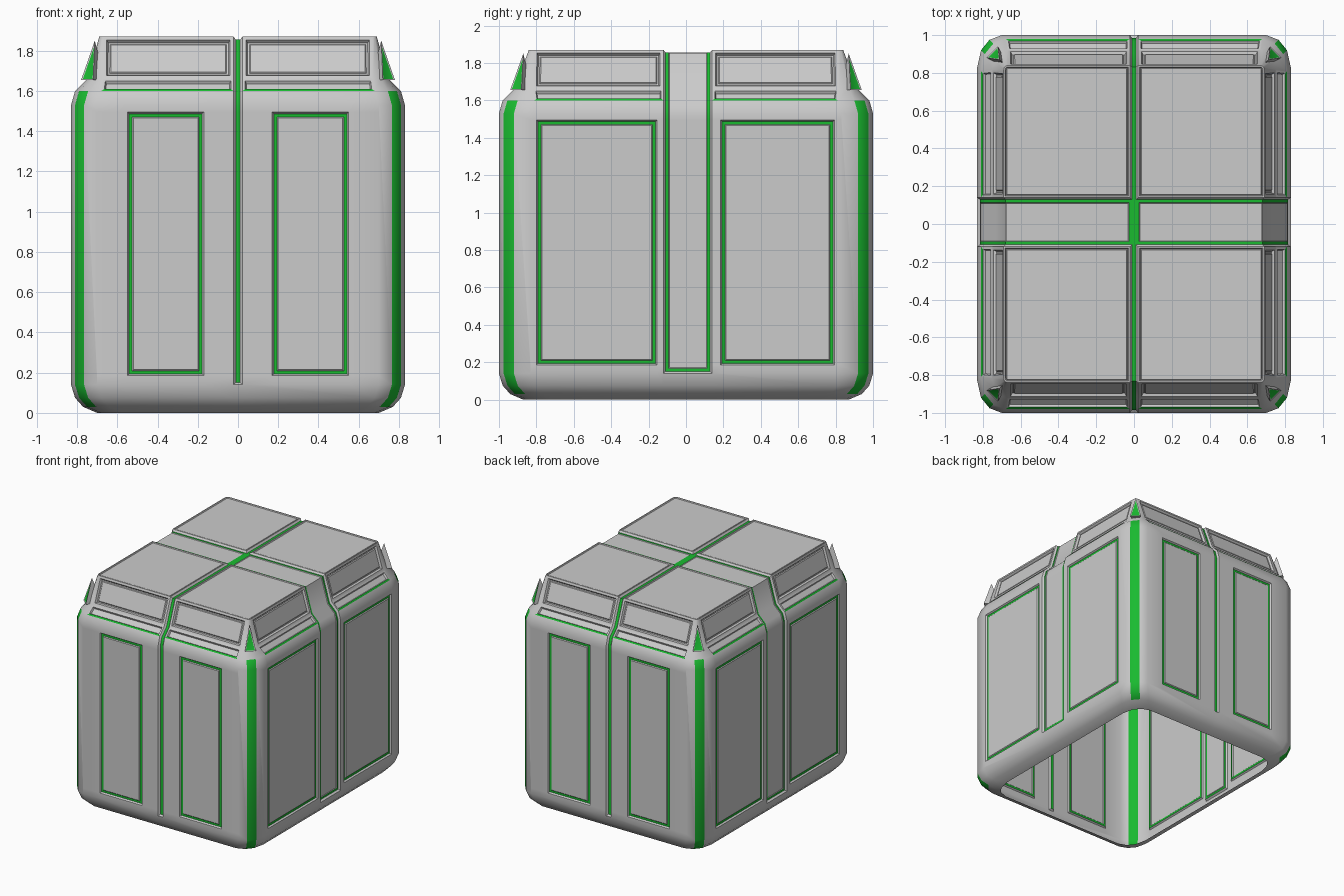
import bpy, bmesh
from mathutils import Vector

if "Cube" in bpy.data.objects:
    bpy.data.objects.remove(bpy.data.objects["Cube"])

green = bpy.data.materials.new("green_trim")
green.diffuse_color = (0.01, 0.5, 0.03, 1)
green.use_nodes = True
green.node_tree.nodes["Principled BSDF"].inputs["Base Color"].default_value = green.diffuse_color
grey = bpy.data.materials.new("grey_shell")
grey.diffuse_color = (0.6, 0.6, 0.6, 1)
grey.use_nodes = True
grey.node_tree.nodes["Principled BSDF"].inputs["Base Color"].default_value = grey.diffuse_color


def finish(bm, name):
    me = bpy.data.meshes.new(name)
    bm.to_mesh(me)
    bm.free()
    ob = bpy.data.objects.new(name, me)
    bpy.context.collection.objects.link(ob)
    me.materials.append(grey)
    me.materials.append(green)
    bpy.ops.object.select_all(action='DESELECT')
    ob.select_set(True)
    bpy.context.view_layer.objects.active = ob
    bpy.ops.object.shade_smooth_by_angle(angle=0.56)
    return ob


def ring(bm, z, dx, dy, k):
    """Rounded rectangle section; k scales the corner size."""
    corner = [(0, .17), (.02, .08), (.065, .025), (.13, 0)]
    out = []
    for sx, sy in ((1, 1), (-1, 1), (-1, -1), (1, -1)):
        for cx, cy in (corner if sx * sy > 0 else corner[::-1]):
            out.append(bm.verts.new((sx * (.83 - dx - k * cx), sy * (1 - dy - k * cy), z)))
    return out


# Open-bottomed shell lofted through horizontal sections
bm = bmesh.new()
sections = [(0, .13, .13, 1), (.03, .06, .06, 1), (.075, .02, .02, 1), (.14, 0, 0, 1),
            (1.53, 0, 0, 1), (1.6, .02, .02, 1), (1.66, .08, .08, .6), (1.87, .14, .16, .15)]
rings = [ring(bm, *s) for s in sections]
for n, (a, b) in enumerate(zip(rings, rings[1:])):
    for j in range(16):
        i = (j + 1) % 16
        f = bm.faces.new((a[j], a[i], b[i], b[j]))
        f.material_index = int(j % 4 == 1 and 1 <= n <= 4)
bm.faces.new(rings[-1])
bm.normal_update()


def pick(x, y, z):
    res = []
    for f in bm.faces:
        c = f.calc_center_median()
        if x[0] < c.x < x[1] and y[0] < c.y < y[1] and z[0] < c.z < z[1]:
            res.append(f)
    return res


def cut(no, v, faces):
    geom = set(faces)
    for f in faces:
        geom.update(f.edges, f.verts)
    bmesh.ops.bisect_plane(bm, geom=list(geom), plane_co=Vector(no) * v, plane_no=no, dist=1e-5)


def flat_walls(axis):
    return [f for f in bm.faces if abs(f.normal[axis]) > .999 and f.calc_center_median().z < 1.6]


# Groove and band lines run over everything; panel lines only over the flat walls
SIDE = ((-.8, -.155), (.185, .795))
FRONT = ((-.55, -.17), (.17, .55))
X, Y, Z = (1, 0, 0), (0, 1, 0), (0, 0, 1)
for no, v in ((X, -.022), (X, .022), (Y, -.12), (Y, .14)):
    cut(no, v, bm.faces[:])
bm.normal_update()
for no, axis, vals in ((X, 1, FRONT), (Y, 0, SIDE), (Z, 0, ((.185, 1.495),)), (Z, 1, ((.185, 1.495),))):
    for pair in vals:
        for v in pair:
            cut(no, v, flat_walls(axis))
            bm.normal_update()


def inset(faces, t, d=0.0):
    if not faces:
        return []
    r = bmesh.ops.inset_region(bm, faces=faces, thickness=t, depth=d,
                               use_even_offset=True, use_boundary=True)["faces"]
    for f in r:
        f.material_index = 0
    bm.normal_update()
    return r


def paint(faces):
    for f in faces:
        f.material_index = 1


walls, lids, slots, tops = [], [], [], []
WALL, SLOT, LID = (.19, 1.49), (1.605, 1.655), (1.67, 1.865)
for s in (-1, 1):
    yr = (.84, 1.1) if s > 0 else (-1.1, -.84)
    xr = (.68, .9) if s > 0 else (-.9, -.68)
    for a, b in FRONT:
        half = (.022, .6) if a > 0 else (-.6, -.022)
        walls.append(pick((a, b), yr, WALL))
        lids.append(pick(half, yr, LID))
        slots.append(pick(half, yr, SLOT))
        tops.append(pick((.022, .7) if a > 0 else (-.7, -.022),
                         (.14, .9) if s > 0 else (-.9, -.12), (1.869, 1.9)))
    for a, b in SIDE:
        half = (.14, .75) if a > 0 else (-.75, -.12)
        walls.append(pick(xr, (a, b), WALL))
        lids.append(pick(xr, half, LID))
        slots.append(pick(xr, half, SLOT))
channel = list(set(pick((-.022, .022), (-2, 2), (.14, 2)) + pick((-2, 2), (-.12, .14), (.14, 2))))

# Wall panels: recessed, with green border
for p in walls:
    inset(p, .008, -.012)
    paint(inset(p, .016))
    inset(p, .006, .006)
# Sloped lid panels with frames
for p in lids:
    inset(p, .018)
    inset(p, .008, -.016)
    inset(p, .008)
    inset(p, .006, .006)
# Narrow slots under the lid, green lower lip
for p in slots:
    rim = inset(p, .014)
    paint([f for f in rim if f.calc_center_median().z < 1.618])
    inset(p, .006, -.015)
# Top panels
for p in tops:
    inset(p, .008)
    inset(p, .005, -.01)
    inset(p, .004, .006)
# Centre groove and cross band
inset(channel, .011, -.014)
paint([f for f in channel if abs(f.calc_center_median().x) < .022])
for s in (-1, 1):
    band = [f for f in channel if s * f.calc_center_median().x > .022]
    paint(inset(band, .016))
    inset(band, .004, -.004)
finish(bm, "crate_shell")

# Corner fins on the lid
for sx in (-1, 1):
    for sy in (-1, 1):
        bm = bmesh.new()
        v = [bm.verts.new((sx * x, sy * y, z)) for x, y, z in
             ((.72, .94, 1.655), (.78, .88, 1.655), (.712, .87, 1.85), (.66, .82, 1.655))]
        outer = bm.faces.new(v[:3])
        for t in ((1, 3, 2), (3, 0, 2), (0, 3, 1)):
            bm.faces.new([v[i] for i in t])
        bmesh.ops.recalc_face_normals(bm, faces=bm.faces[:])
        bmesh.ops.inset_region(bm, faces=[outer], thickness=.007, depth=-.003, use_even_offset=True)
        outer.material_index = 1
        finish(bm, "corner_fin")
